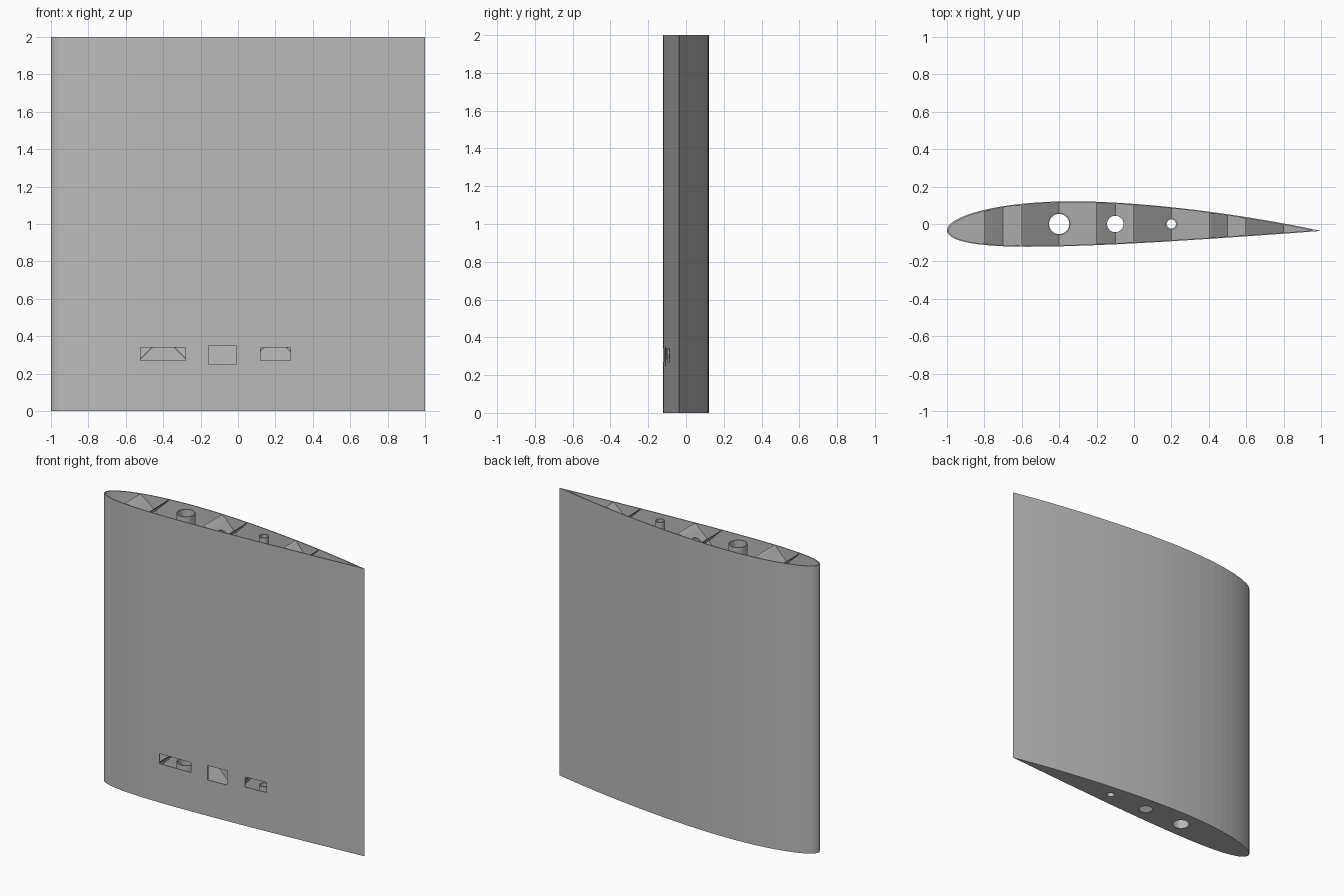
import bpy, bmesh, math

cube = bpy.data.objects.get("Cube")
if cube:
    bpy.data.objects.remove(cube)

SKIN = 0.006      # shell thickness
WEB = 0.008       # lattice thickness measured along z
HEIGHT = 2.0
STEPS = 40

grey = bpy.data.materials.new("plain grey")
grey.use_nodes = True
COLOUR = (0.5, 0.5, 0.5, 1)
grey.diffuse_color = COLOUR
grey.node_tree.nodes["Principled BSDF"].inputs["Base Color"].default_value = COLOUR


def surface(f, side, inset=0.0):
    """Point on the cambered wing section at chord fraction f; side is 1 or -1."""
    half = 0.6 * (0.2969 * math.sqrt(f) - 0.126 * f - 0.3516 * f**2
                  + 0.2843 * f**3 - 0.1036 * f**4)
    half = max(half - inset / 2, half * 0.1)
    p, m = 0.4, 0.02
    q = p if f < p else 1 - p
    camber = m * (2 * p * f - f * f + (0 if f < p else 1 - 2 * p)) / q**2
    angle = math.atan(2 * m * (p - f) / q**2)
    x = f - side * half * math.sin(angle)
    y = camber + side * half * math.cos(angle)
    return 2 * x - 1, 2 * y - 0.037


def make(name, bm):
    bmesh.ops.recalc_face_normals(bm, faces=bm.faces)
    mesh = bpy.data.meshes.new(name)
    bm.to_mesh(mesh)
    bm.free()
    mesh.materials.append(grey)
    ob = bpy.data.objects.new(name, mesh)
    bpy.context.collection.objects.link(ob)
    return ob


def bridge(bm, a, b):
    for i in range(len(a)):
        j = (i + 1) % len(a)
        bm.faces.new((a[i], a[j], b[j], b[i]))


def cut(ob, cutters):
    for c in cutters:
        mod = ob.modifiers.new("cut", "BOOLEAN")
        mod.operation = "DIFFERENCE"
        mod.solver = "EXACT"
        mod.object = c


def cylinder_cutter(name, x, radius):
    bm = bmesh.new()
    bmesh.ops.create_cone(bm, cap_ends=True, segments=32, radius1=radius,
                          radius2=radius, depth=3)
    bmesh.ops.translate(bm, verts=bm.verts, vec=(x, 0, 1))
    ob = make(name, bm)
    ob.hide_render = True
    ob.hide_set(True)
    return ob


def box_cutter(name, x0, x1, z0, z1, back):
    bm = bmesh.new()
    bmesh.ops.create_cube(bm, size=1)
    for v in bm.verts:
        v.co = (x1 if v.co.x > 0 else x0, back if v.co.y > 0 else -0.4,
                z1 if v.co.z > 0 else z0)
    ob = make(name, bm)
    ob.hide_render = True
    ob.hide_set(True)
    return ob


# Cutters for the vertical bores and the front openings
bores = [cylinder_cutter("large_bore_cutter", -0.4, 0.054),
         cylinder_cutter("middle_bore_cutter", -0.1, 0.044),
         cylinder_cutter("small_bore_cutter", 0.2, 0.024)]
openings = [box_cutter("large_opening_cutter", -0.52, -0.28, 0.27, 0.34, 0.065),
            box_cutter("middle_opening_cutter", -0.155, -0.01, 0.25, 0.35, 0.05),
            box_cutter("small_opening_cutter", 0.12, 0.28, 0.27, 0.34, 0.04)]

# Hollow wing skin with a floor and an open top
fractions = [(1 - math.cos(math.pi * i / STEPS)) / 2 for i in range(STEPS + 1)]
outline = [(f, 1) for f in reversed(fractions)] + [(f, -1) for f in fractions[1:-1]]
bm = bmesh.new()


def ring(z, inset):
    points = []
    for f, side in outline:
        x, y = surface(f, side, inset)
        points.append(bm.verts.new((x * (1 - inset), y, z)))
    return points


outer_low, outer_top = ring(0, 0), ring(HEIGHT, 0)
inner_top, inner_low = ring(HEIGHT, SKIN), ring(SKIN, SKIN)
bridge(bm, outer_low, outer_top)
bridge(bm, outer_top, inner_top)
bridge(bm, inner_top, inner_low)
bm.faces.new(outer_low)
bm.faces.new(inner_low)
skin = make("wing_skin", bm)
cut(skin, bores + openings)

# Diagonal lattice of thin crossing webs, clipped to the wing section
def web(name, slope, offset):
    ends = sorted((offset, offset + slope * HEIGHT))
    lo, hi = max(ends[0], -0.994), min(ends[1], 0.97)
    bm = bmesh.new()
    previous = None
    for i in range(STEPS + 1):
        x = lo + (hi - lo) * i / STEPS
        f = (x + 1) / 2
        z = slope * (x - offset)
        loop = []
        for side, dz in ((1, 1), (1, -1), (-1, -1), (-1, 1)):
            y = surface(f, side, SKIN / 2)[1]
            height = min(max(z + dz * WEB / 2, 0.001), HEIGHT)
            loop.append(bm.verts.new((x, y, height)))
        if previous:
            bridge(bm, previous, loop)
        else:
            bm.faces.new(loop)
        previous = loop
    bm.faces.new(previous)
    cut(make(name, bm), bores + openings)


for k in range(6):
    web(f"rising_web_{k + 1}", 1, -2.6 + 0.6 * k)
    web(f"falling_web_{k + 1}", -1, -0.6 + 0.6 * k)

# Tubes lining the large and small bores
for name, x, outer, inner, window in (("large_spar_tube", -0.4, 0.06, 0.054, openings[0]),
                                      ("small_spar_tube", 0.2, 0.032, 0.024, openings[2])):
    bm = bmesh.new()
    rings = []
    for r, z in ((outer, 0.001), (outer, HEIGHT), (inner, HEIGHT), (inner, 0.001)):
        rings.append([bm.verts.new((x + r * math.cos(a), r * math.sin(a), z))
                      for a in (math.tau * i / 32 for i in range(32))])
    for i in range(4):
        bridge(bm, rings[i], rings[(i + 1) % 4])
    cut(make(name, bm), [window])
